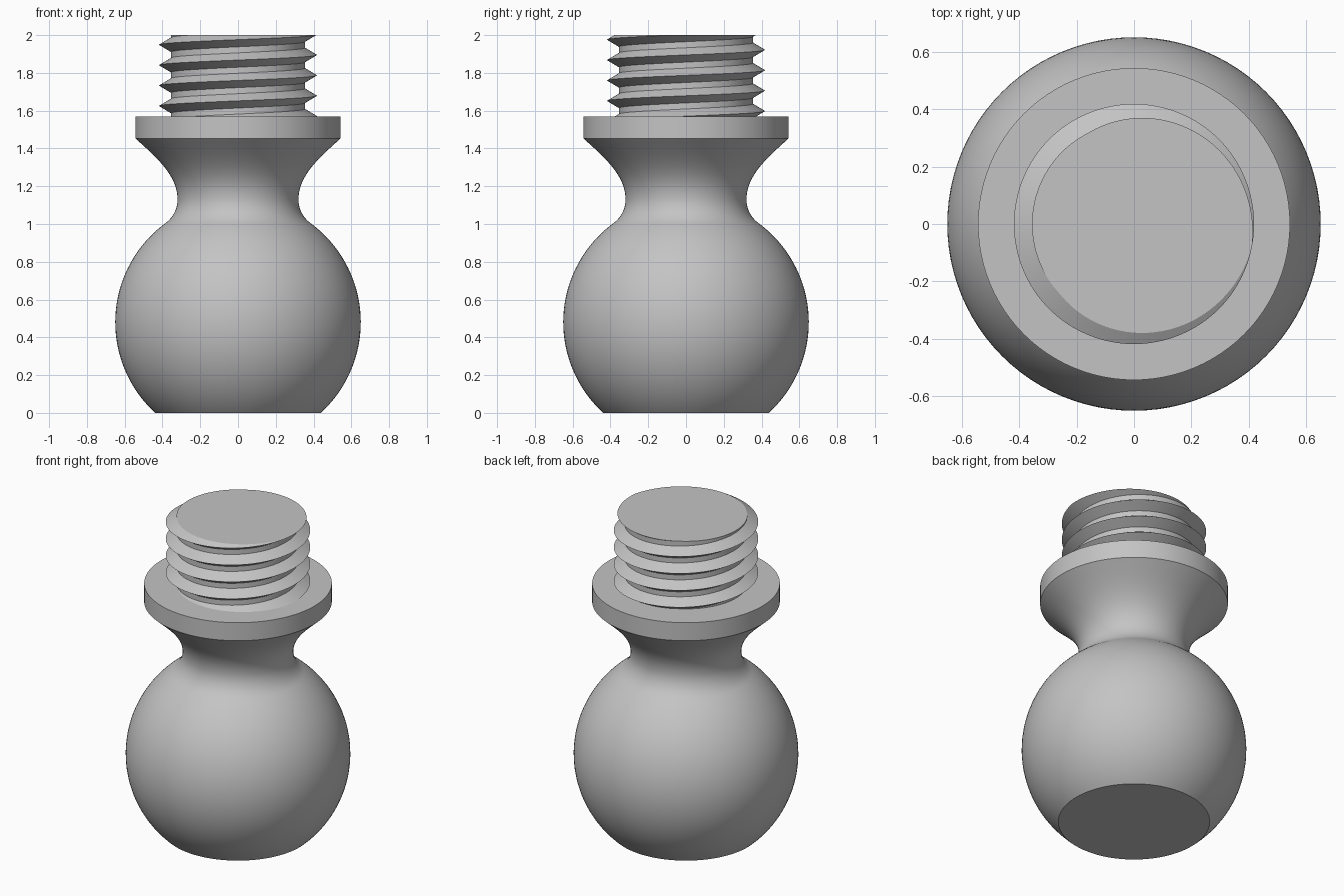
import bpy, bmesh
from math import sin, cos, asin, pi, radians
from mathutils import Vector
from mathutils.geometry import interpolate_bezier

cube = bpy.data.objects.get("Cube")
if cube:
    bpy.data.objects.remove(cube, do_unlink=True)

SEGMENTS = 96

grey = bpy.data.materials.new("plain grey")
grey.use_nodes = True
grey.diffuse_color = (0.55, 0.55, 0.55, 1)
grey.node_tree.nodes["Principled BSDF"].inputs["Base Color"].default_value = grey.diffuse_color


def finish(bm, name):
    """Turn a bmesh into a smooth-shaded object with crisp edges."""
    bmesh.ops.recalc_face_normals(bm, faces=bm.faces)
    mesh = bpy.data.meshes.new(name)
    bm.to_mesh(mesh)
    bm.free()
    mesh.materials.append(grey)
    obj = bpy.data.objects.new(name, mesh)
    bpy.context.collection.objects.link(obj)
    bpy.ops.object.select_all(action="DESELECT")
    obj.select_set(True)
    bpy.context.view_layer.objects.active = obj
    bpy.ops.object.shade_smooth_by_angle(angle=radians(30))
    return obj


def lathe(name, profile):
    """Spin a list of (radius, height) points around z."""
    bm = bmesh.new()
    verts = [bm.verts.new((r, 0, z)) for r, z in profile]
    edges = [bm.edges.new(pair) for pair in zip(verts, verts[1:])]
    bmesh.ops.spin(bm, geom=verts + edges, cent=(0, 0, 0), axis=(0, 0, 1),
                   angle=2 * pi, steps=SEGMENTS)
    bmesh.ops.remove_doubles(bm, verts=bm.verts, dist=1e-5)
    return finish(bm, name)


def bezier(points, count):
    knots = [Vector((r, z, 0)) for r, z in points]
    return [(p.x, p.y) for p in interpolate_bezier(*knots, count)]


# Ball with a flat foot, curved neck and collar
ball_r, ball_z, neck_r, neck_z = 0.65, 0.48, 0.32, 1.13
collar_r, collar_low, collar_top = 0.543, 1.453, 1.568
join_z = 1.005
low, high = asin(-ball_z / ball_r), asin((join_z - ball_z) / ball_r)
angles = [low + (high - low) * i / 40 for i in range(41)]
ball = [(ball_r * cos(a), ball_z + ball_r * sin(a)) for a in angles]
waist = bezier([ball[-1], (0.345, 1.033), (neck_r, 1.08), (neck_r, neck_z)], 12)
flare = bezier([(neck_r, neck_z), (neck_r, 1.26), (0.44, 1.36), (collar_r, collar_low)], 20)
rim = [(collar_r, collar_top), (0, collar_top)]
lathe("ball_neck_and_collar", [(0, 0)] + ball + waist[1:] + flare[1:] + rim)

# Screw thread: three helical lines (lower root, crest, upper root) joined by strips
root_r, crest_r, pitch, tooth = 0.355, 0.418, 0.108, 0.038
crest_top, top_z = 2.003, 2.0
bm = bmesh.new()
rows = []
for i in range(-5 * SEGMENTS, SEGMENTS + 1):
    a = 2 * pi * i / SEGMENTS
    z = crest_top + pitch * i / SEGMENTS
    rows.append([bm.verts.new((r * cos(a), r * sin(a), z + dz))
                 for r, dz in ((root_r, -tooth), (crest_r, 0), (root_r, tooth))])
for i, (here, there) in enumerate(zip(rows, rows[1:])):
    for k in range(2):
        bm.faces.new((here[k], there[k], there[k + 1], here[k + 1]))
    if i + 1 + SEGMENTS < len(rows):
        bm.faces.new((here[2], there[2], rows[i + 1 + SEGMENTS][0], rows[i + SEGMENTS][0]))

# Trim the thread flat at both ends and close them
for height, direction in ((top_z, 1), (collar_top - 0.005, -1)):
    geom = bm.verts[:] + bm.edges[:] + bm.faces[:]
    cut = bmesh.ops.bisect_plane(bm, geom=geom, dist=1e-6, plane_co=(0, 0, height),
                                 plane_no=(0, 0, direction), clear_outer=True)
    loop = [e for e in cut["geom_cut"] if isinstance(e, bmesh.types.BMEdge)]
    bmesh.ops.edgeloop_fill(bm, edges=loop)
finish(bm, "threaded_stud")
